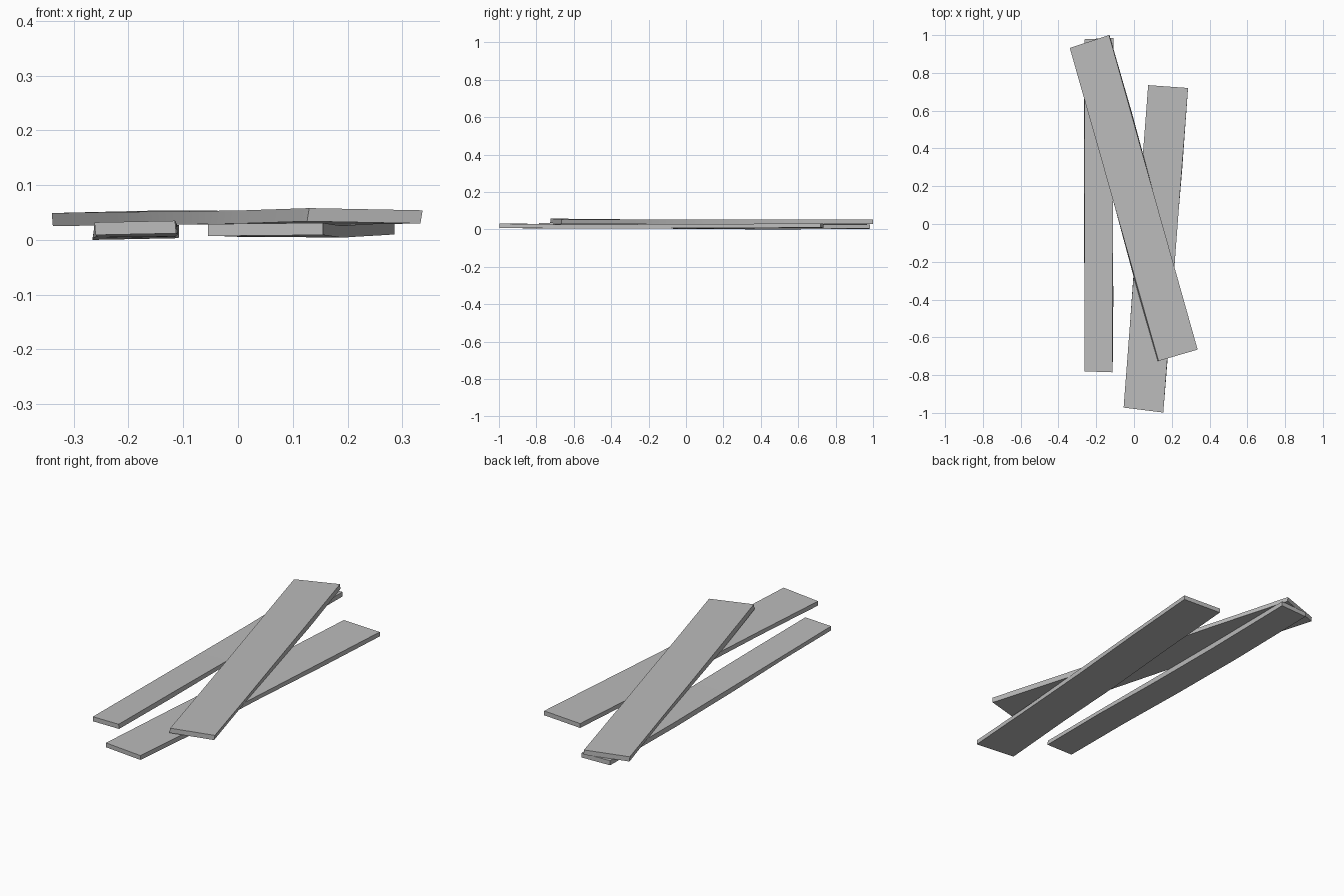
import bpy
import bmesh
from mathutils import Vector

if "Cube" in bpy.data.objects:
    bpy.data.objects.remove(bpy.data.objects["Cube"], do_unlink=True)

grey = bpy.data.materials.new("weathered grey")
grey.use_nodes = True
colour = (0.5, 0.5, 0.5, 1)
grey.diffuse_color = colour
grey.node_tree.nodes["Principled BSDF"].inputs["Base Color"].default_value = colour


def plank(name, near, far, stations, thickness):
    """near/far: left and right end corners; stations: (t, left z, right z, underside shift)."""
    bm = bmesh.new()
    near_l, near_r, far_l, far_r = (Vector((*p, 0)) for p in near + far)
    rings = []
    for t, z_l, z_r, shift in stations:
        left, right = near_l.lerp(far_l, t), near_r.lerp(far_r, t)
        slide = (right - left).normalized() * shift
        up = Vector((0, 0, thickness))
        left.z, right.z = z_l, z_r
        points = (left + slide, right + slide, right + up, left + up)
        rings.append([bm.verts.new(p) for p in points])
    # Skin the sides between neighbouring cross-sections
    for a, b in zip(rings, rings[1:]):
        for i in range(4):
            j = (i + 1) % 4
            bm.faces.new((a[i], a[j], b[j], b[i]))
    bm.faces.new(rings[0])
    bm.faces.new(rings[-1])
    bmesh.ops.recalc_face_normals(bm, faces=bm.faces)
    mesh = bpy.data.meshes.new(name)
    bm.to_mesh(mesh)
    bm.free()
    mesh.materials.append(grey)
    obj = bpy.data.objects.new(name, mesh)
    bpy.context.collection.objects.link(obj)
    bpy.ops.object.select_all(action="DESELECT")
    obj.select_set(True)
    bpy.context.view_layer.objects.active = obj
    bpy.ops.object.shade_smooth_by_angle(angle=0.5)


# Narrow plank lying on the ground
plank("narrow_plank", [(-0.262, -0.78), (-0.115, -0.785)],
      [(-0.262, 0.978), (-0.108, 0.985)],
      [(0, 0.009, 0.012, 0.002), (0.22, 0.006, 0.01, 0.004),
       (0.45, 0.003, 0.006, -0.003), (0.7, 0, 0.003, -0.004),
       (1, 0.003, 0.004, 0)], 0.023)

# Wide plank lying on the ground
plank("wide_plank", [(-0.055, -0.972), (0.155, -0.998)],
      [(0.075, 0.735), (0.286, 0.72)],
      [(0, 0.007, 0.009, 0), (0.25, 0.007, 0.004, 0.002),
       (0.5, 0.005, 0.006, -0.002), (0.75, 0.006, 0.008, 0.002),
       (1, 0.008, 0.01, 0)], 0.022)

# Plank resting diagonally across the other two
plank("crossing_plank", [(0.13, -0.725), (0.337, -0.665)],
      [(-0.34, 0.932), (-0.132, 1.0)],
      [(0, 0.034, 0.03, -0.004), (0.25, 0.03, 0.028, -0.006),
       (0.5, 0.028, 0.029, 0), (0.75, 0.027, 0.029, 0.005),
       (1, 0.025, 0.03, 0.002)], 0.024)
